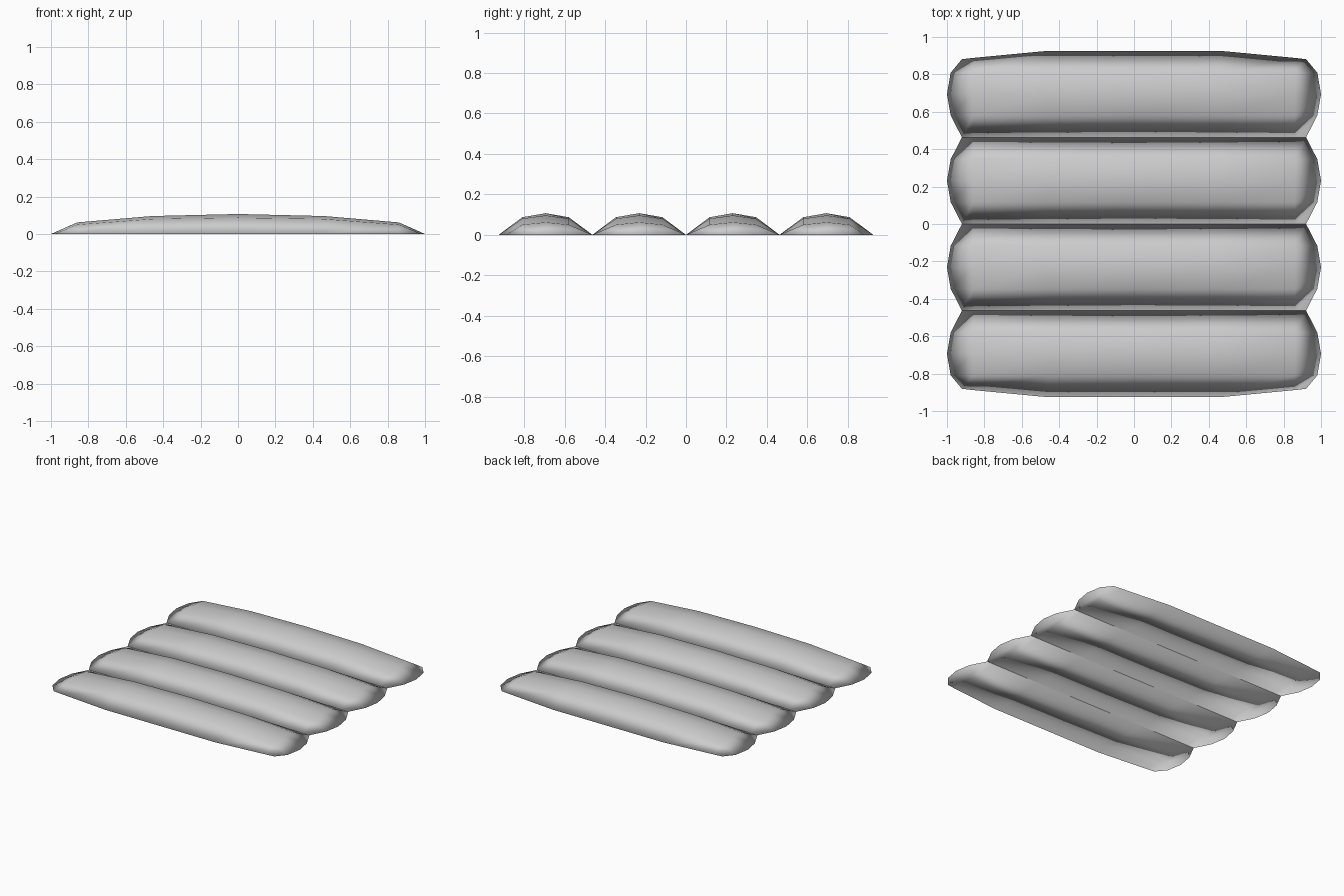
import bpy

cube = bpy.data.objects.get("Cube")
if cube:
    bpy.data.objects.remove(cube)

grey = bpy.data.materials.new("soft_grey")
grey.use_nodes = True
colour = (0.6, 0.6, 0.6, 1)
grey.diffuse_color = colour
grey.node_tree.nodes["Principled BSDF"].inputs["Base Color"].default_value = colour

PITCH = 0.463
ROWS = (-0.2315, -0.115, 0, 0.115, 0.2315)     # across one cushion
END_X = (0.92, 0.98, 1.0, 0.98, 0.92)          # rounded tip
STATIONS = (-3, -2, -1, 0, 1, 2, 3)            # along one cushion
STATION_X = (0, 0.46, 0.86)
CROWN = (0.107, 0.096, 0.062, 0)               # height on the centre line
SHOULDER = (0.087, 0.08, 0.05, 0)
TAPER = (0, 0, 0.038, 0.045)                   # outer edge pulled in at the ends


def cushion(name, centre, outer_side):
    """Domed padded roll with a flat underside, all smooth shaded."""
    verts, faces = [], []
    for s in STATIONS:
        a = abs(s)
        for j, row in enumerate(ROWS):
            x = END_X[j] if a == 3 else STATION_X[a]
            y = centre + row
            if j == (4 if outer_side > 0 else 0) and outer_side:
                y -= outer_side * TAPER[a]
            z = (0, SHOULDER[a], CROWN[a], SHOULDER[a], 0)[j]
            verts.append((x if s > 0 else -x, y, z))
    n, last = len(ROWS), len(STATIONS) - 1
    for i in range(last):
        for j in range(n - 1):
            k = i * n + j
            faces.append((k, k + n, k + n + 1, k + 1))
        # underside strip
        k = i * n
        faces.append((k, k + n - 1, k + 2 * n - 1, k + n))
    # underside of both rounded tips
    faces.append(tuple(range(n)))
    faces.append(tuple(reversed(range(last * n, last * n + n))))
    mesh = bpy.data.meshes.new(name)
    mesh.from_pydata(verts, [], faces)
    mesh.materials.append(grey)
    mesh.shade_smooth()
    obj = bpy.data.objects.new(name, mesh)
    bpy.context.collection.objects.link(obj)


cushion("front_cushion", -1.5 * PITCH, -1)
cushion("front_middle_cushion", -0.5 * PITCH, 0)
cushion("back_middle_cushion", 0.5 * PITCH, 0)
cushion("back_cushion", 1.5 * PITCH, 1)
